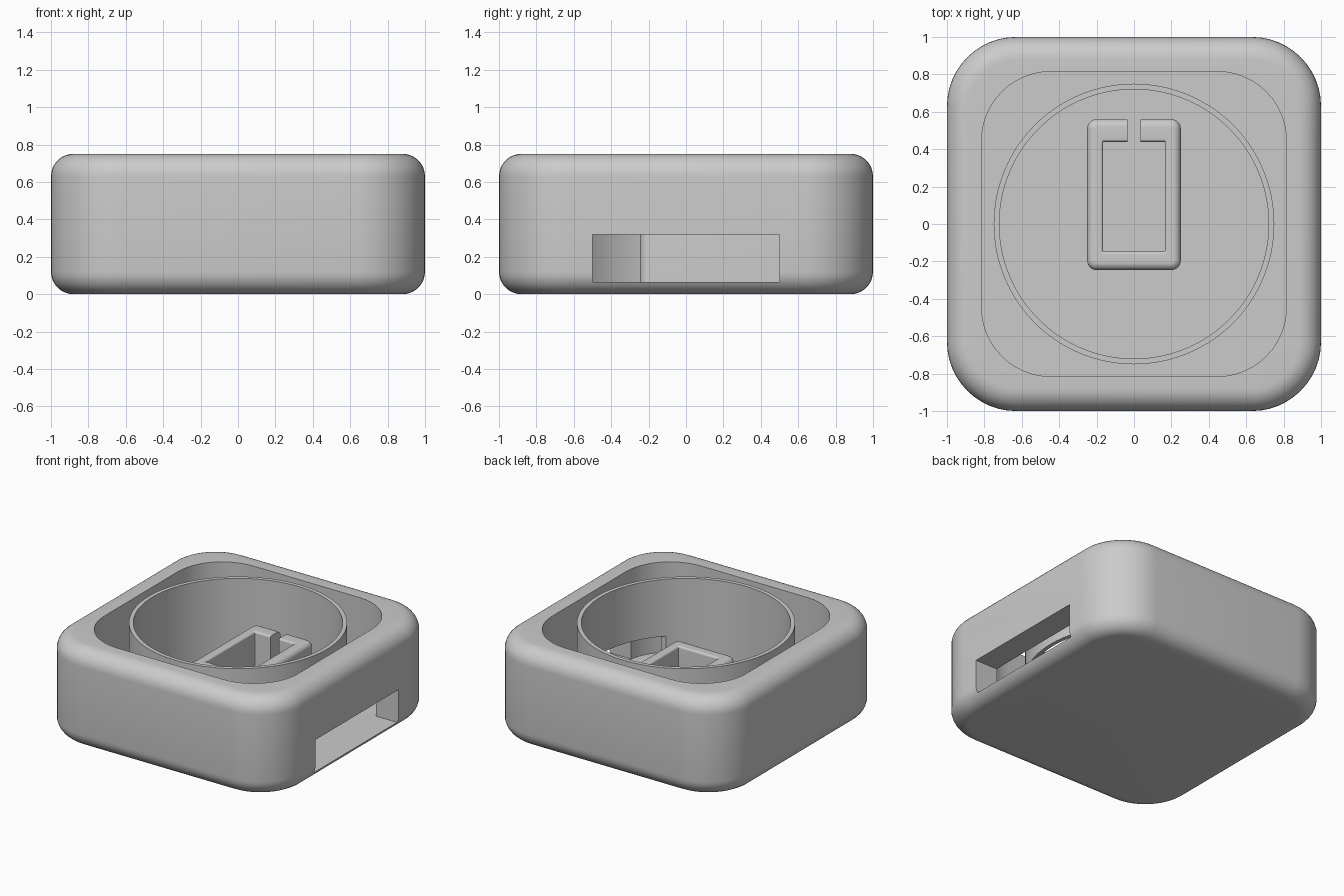
import bpy, bmesh, math

cube = bpy.data.objects.get("Cube")
if cube:
    bpy.data.objects.remove(cube, do_unlink=True)

grey = bpy.data.materials.new("plain_grey")
grey.use_nodes = True
GREY = (0.6, 0.6, 0.6, 1)
grey.diffuse_color = GREY
grey.node_tree.nodes["Principled BSDF"].inputs["Base Color"].default_value = GREY


def rounded_rect(hx, hy, r, z, cy=0.0, steps=12):
    """Loop of points around a rounded rectangle at height z."""
    pts = []
    for i, (sx, sy) in enumerate([(1, 1), (-1, 1), (-1, -1), (1, -1)]):
        for k in range(steps + 1):
            a = math.pi / 2 * (i + k / steps)
            pts.append((sx * (hx - r) + r * math.cos(a),
                        cy + sy * (hy - r) + r * math.sin(a), z))
    return pts


def circle(r, z, n=128):
    return [(r * math.cos(2 * math.pi * i / n), r * math.sin(2 * math.pi * i / n), z)
            for i in range(n)]


def loft(name, loops, closed=False):
    """Skin a stack of equal loops; cap the ends, or join last to first."""
    bm = bmesh.new()
    rows = [[bm.verts.new(p) for p in loop] for loop in loops]
    pairs = list(zip(rows, rows[1:]))
    if closed:
        pairs.append((rows[-1], rows[0]))
    else:
        bm.faces.new(rows[0][::-1])
        bm.faces.new(rows[-1])
    n = len(rows[0])
    for a, b in pairs:
        for i in range(n):
            j = (i + 1) % n
            bm.faces.new((a[i], a[j], b[j], b[i]))
    bmesh.ops.recalc_face_normals(bm, faces=bm.faces)
    mesh = bpy.data.meshes.new(name)
    bm.to_mesh(mesh)
    bm.free()
    mesh.materials.append(grey)
    obj = bpy.data.objects.new(name, mesh)
    bpy.context.collection.objects.link(obj)
    return obj


def activate(obj):
    bpy.ops.object.select_all(action='DESELECT')
    obj.select_set(True)
    bpy.context.view_layer.objects.active = obj


def cut_box(obj, lo, hi):
    """Subtract an axis-aligned box from the object."""
    loops = [[(lo[0], lo[1], z), (hi[0], lo[1], z), (hi[0], hi[1], z), (lo[0], hi[1], z)]
             for z in (lo[2], hi[2])]
    cutter = loft("cutter", loops)
    cutter.hide_render = True
    mod = obj.modifiers.new("cut", 'BOOLEAN')
    mod.operation = 'DIFFERENCE'
    mod.solver = 'EXACT'
    mod.object = cutter
    activate(obj)
    bpy.ops.object.modifier_apply(modifier=mod.name)
    bpy.data.objects.remove(cutter, do_unlink=True)


def smooth(obj):
    activate(obj)
    bpy.ops.object.shade_smooth_by_angle(angle=math.radians(30))


HEIGHT, FLOOR, FILLET = 0.75, 0.065, 0.12
ARC = [math.pi / 2 * k / 8 for k in range(9)]

# Housing: filleted outside, then down into the open cavity
loops = []
for a in ARC:
    inset = FILLET * (1 - math.sin(a))
    loops.append(rounded_rect(1 - inset, 1 - inset, 0.37 - inset, FILLET * (1 - math.cos(a))))
for a in ARC:
    inset = FILLET * (1 - math.cos(a))
    loops.append(rounded_rect(1 - inset, 1 - inset, 0.37 - inset,
                              HEIGHT - FILLET * (1 - math.sin(a))))
for z in (HEIGHT, FLOOR):
    loops.append(rounded_rect(0.815, 0.815, 0.37, z))
housing = loft("housing", loops)

# Thin round wall standing in the cavity
round_wall = loft("round_wall", [circle(0.75, FLOOR - 0.02), circle(0.75, HEIGHT),
                                 circle(0.72, HEIGHT), circle(0.72, FLOOR - 0.02)], closed=True)

# Side opening through the housing and the round wall
cut_box(housing, (0.5, -0.5, FLOOR + 0.0005), (1.2, 0.5, 0.318))
cut_box(round_wall, (0.4, -0.5, 0), (1.2, 0.5, 0.318))

# Hollow holder with rounded rims and a slit at the back
TOP, OUT_R, IN_R, BASE = 0.47, 0.04, 0.015, FLOOR - 0.02
loops = [rounded_rect(0.25, 0.403, 0.05, BASE, 0.157)]
for a in ARC:
    d = OUT_R * (1 - math.cos(a))
    loops.append(rounded_rect(0.25 - d, 0.403 - d, 0.05 - d,
                              TOP - OUT_R * (1 - math.sin(a)), 0.157))
for a in ARC:
    d = IN_R * (1 - math.sin(a))
    loops.append(rounded_rect(0.165 + d, 0.293 + d, 0.004 + d,
                              TOP - IN_R * (1 - math.cos(a)), 0.146))
loops.append(rounded_rect(0.165, 0.293, 0.004, BASE, 0.146))
holder = loft("holder", loops, closed=True)
cut_box(holder, (-0.035, 0.3, 0), (0.035, 0.7, 0.6))

for part in (housing, round_wall, holder):
    smooth(part)
